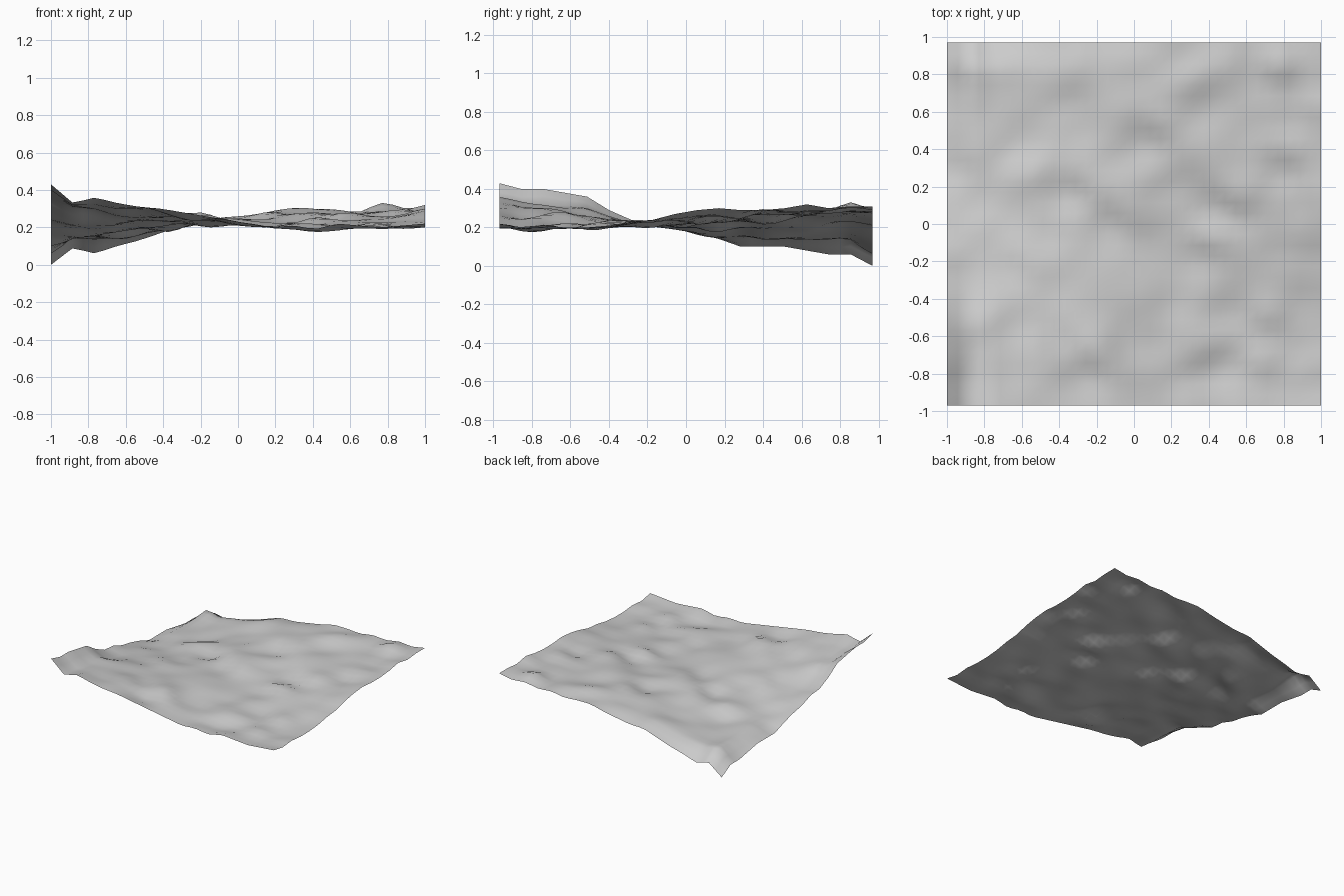
import bpy
import bmesh
import math
from mathutils import Vector, noise

cube = bpy.data.objects.get("Cube")
if cube:
    bpy.data.objects.remove(cube, do_unlink=True)

HALF_X, HALF_Y = 1.0, 0.97
COLUMNS, ROWS = 35, 34

# Edge heights in hundredths, evenly spaced along each side
FRONT = [43, 33, 36, 33, 31, 30, 28, 26, 24, 22, 20, 21, 19, 22, 21, 20, 21, 22]
BACK = [0, 9, 6, 10, 13, 17, 21, 21, 23, 25, 28, 28, 27, 29, 28, 30, 29, 31]
LEFT = [43, 40, 40, 38, 36, 29, 24, 23, 19, 17, 14, 10, 10, 10, 8, 6, 6, 0]
RIGHT = [22, 20, 21, 20, 20, 21, 23, 24, 27, 29, 30, 29, 29, 30, 32, 30, 31, 31]

# Banks: centres of short steep slopes that climb to the back left
BANKS = [(.5, .1), (.38, -.1), (-.22, -.74), (-.3, .2), (-.62, -.2),
         (-.38, -.57), (.72, .82), (.82, .34), (.66, -.5), (-.1, .05),
         (.1, .5), (.62, -.76)]
# Hollows: centres of slopes that fall to the back right
HOLLOWS = [(-.57, .34), (.25, -.5), (.3, .85)]
BANK_SIZE = .08


def mix(a, b, t):
    return a + (b - a) * t


def smoothed(profile):
    """Running average that keeps the curled ends of the profile."""
    result = []
    for i in range(len(profile)):
        reach = max(0, min(i - 1, len(profile) - 2 - i, 2))
        window = profile[i - reach:i + reach + 1]
        result.append(sum(window) / len(window))
    return result


def sample(profile, t):
    """Height of an edge profile at t from 0 to 1."""
    place = t * (len(profile) - 1)
    i = min(int(place), len(profile) - 2)
    return mix(profile[i], profile[i + 1], place - i) / 100


SOFT_FRONT, SOFT_BACK, SOFT_LEFT, SOFT_RIGHT = map(
    smoothed, (FRONT, BACK, LEFT, RIGHT))


def base_height(u, v):
    """Surface blended from the four softened edge profiles."""
    across = mix(sample(SOFT_LEFT, v), sample(SOFT_RIGHT, v), u)
    along = mix(sample(SOFT_FRONT, u), sample(SOFT_BACK, u), v)
    corners = mix(mix(LEFT[0], RIGHT[0], u), mix(LEFT[-1], RIGHT[-1], u), v)
    return across + along - corners / 100


def edge_ripple(u, v):
    """Fine edge waves that die away towards the middle."""
    sides = ((FRONT, SOFT_FRONT, u, v), (BACK, SOFT_BACK, u, 1 - v),
             (LEFT, SOFT_LEFT, v, u), (RIGHT, SOFT_RIGHT, v, 1 - u))
    return sum((sample(raw, t) - sample(soft, t)) * max(0, 1 - depth * 6)
               for raw, soft, t, depth in sides)


def slope(x, y, centre, direction):
    """A local step: low on one side of the centre and high on the other."""
    offset = (Vector((x, y)) - Vector(centre)) / BANK_SIZE
    return offset.dot(direction) * math.exp(-offset.length_squared / 2)


def relief(x, y):
    """Diagonal ripples, banks and one corner hump, fading at the border."""
    along, across = x * .85 + y * .5, y * .85 - x * .5
    ripple = .025 * noise.noise(Vector((along * 4, across * 6, .4)))
    calm = min(1, .5 + abs(y + .27) * 2)
    banks = sum(slope(x, y, c, Vector((.7, .7))) for c in BANKS)
    hollows = sum(slope(x, y, c, Vector((.6, -.8))) for c in HOLLOWS)
    hump = .03 * math.exp(-((x + .87) ** 2 + (y - .84) ** 2) / .009)
    border = min(HALF_X - abs(x), HALF_Y - abs(y))
    height = ripple * calm + .036 * banks + .03 * hollows + hump
    return height * min(1, border / .12)


# Ground sheet
bm = bmesh.new()
grid = []
for row in range(ROWS + 1):
    v = row / ROWS
    line = []
    for column in range(COLUMNS + 1):
        u = column / COLUMNS
        x, y = mix(-HALF_X, HALF_X, u), mix(-HALF_Y, HALF_Y, v)
        z = base_height(u, v) + edge_ripple(u, v) + relief(x, y)
        line.append(bm.verts.new((x, y, z)))
    grid.append(line)
for near, far in zip(grid, grid[1:]):
    for i in range(COLUMNS):
        bm.faces.new((near[i], near[i + 1], far[i + 1], far[i]))

mesh = bpy.data.meshes.new("terrain_sheet")
bm.to_mesh(mesh)
bm.free()
terrain = bpy.data.objects.new("terrain_sheet", mesh)
bpy.context.collection.objects.link(terrain)

# Plain grey ground
grey = bpy.data.materials.new("ground_grey")
grey.use_nodes = True
color = (.6, .6, .6, 1)
grey.diffuse_color = color
grey.node_tree.nodes["Principled BSDF"].inputs["Base Color"].default_value = color
mesh.materials.append(grey)

bpy.ops.object.select_all(action="DESELECT")
terrain.select_set(True)
bpy.context.view_layer.objects.active = terrain
bpy.ops.object.shade_smooth_by_angle(angle=math.radians(60))
